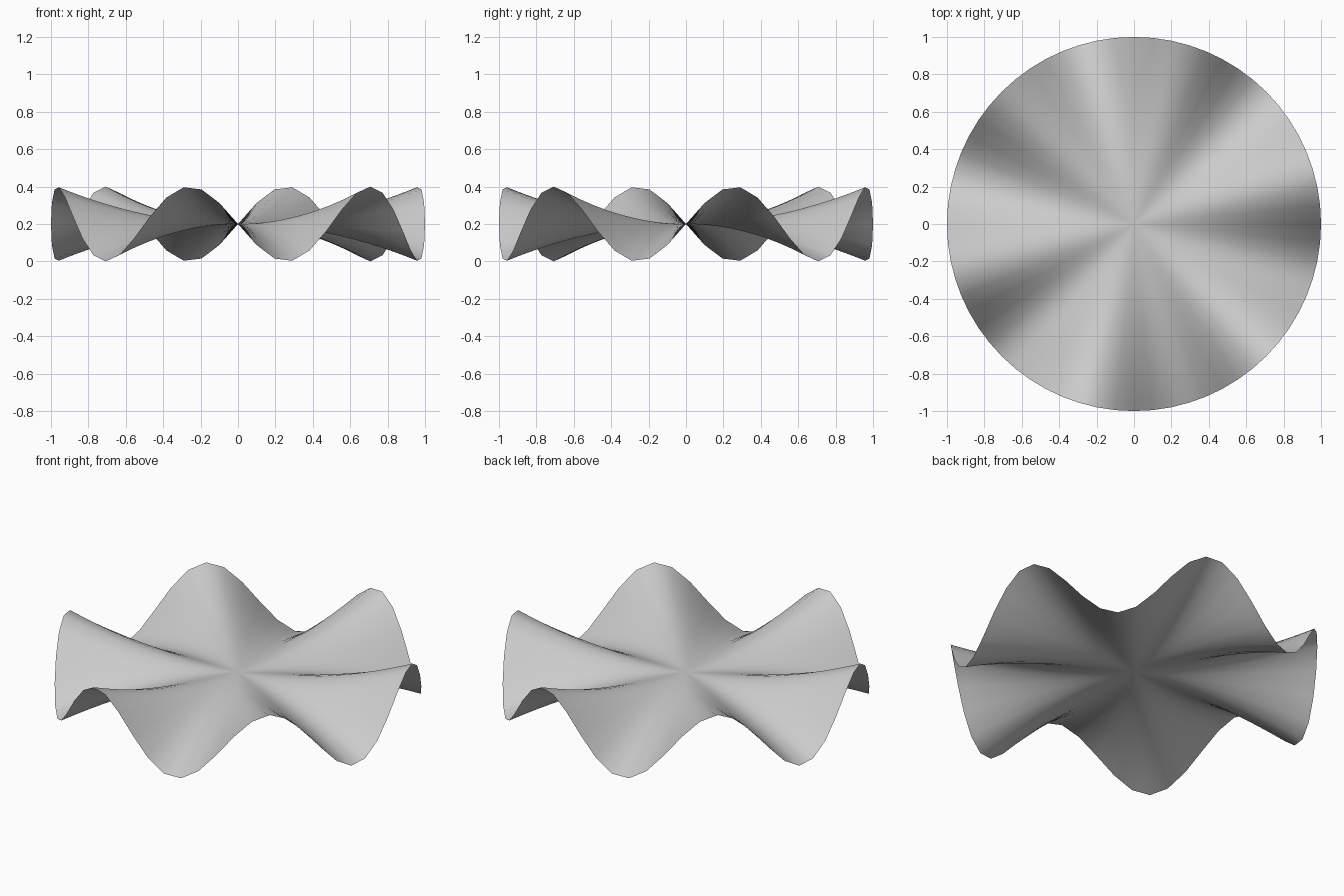
import bpy, bmesh
from math import sin, cos, tau

if "Cube" in bpy.data.objects:
    bpy.data.objects.remove(bpy.data.objects["Cube"])

SEGMENTS, RINGS = 64, 24
RADIUS, AMPLITUDE, WAVES = 1.0, 0.2, 6


def ripple_point(r, a):
    # Ripple grows with the square of the radius, flat in the middle
    return (r * cos(a), r * sin(a), AMPLITUDE * (1 + (r / RADIUS) ** 2 * sin(WAVES * a)))


bm = bmesh.new()
centre = bm.verts.new((0, 0, AMPLITUDE))
rings = [[bm.verts.new(ripple_point(RADIUS * i / RINGS, tau * j / SEGMENTS))
          for j in range(SEGMENTS)] for i in range(1, RINGS + 1)]

# Central fan, then rings of quads out to the rim
for j in range(SEGMENTS):
    k = (j + 1) % SEGMENTS
    bm.faces.new((centre, rings[0][j], rings[0][k]))
    for inner, outer in zip(rings, rings[1:]):
        bm.faces.new((inner[j], outer[j], outer[k], inner[k]))

for face in bm.faces:
    face.smooth = True

mesh = bpy.data.meshes.new("rippled_disc")
bm.to_mesh(mesh)
bm.free()
disc = bpy.data.objects.new("rippled_disc", mesh)
bpy.context.collection.objects.link(disc)
